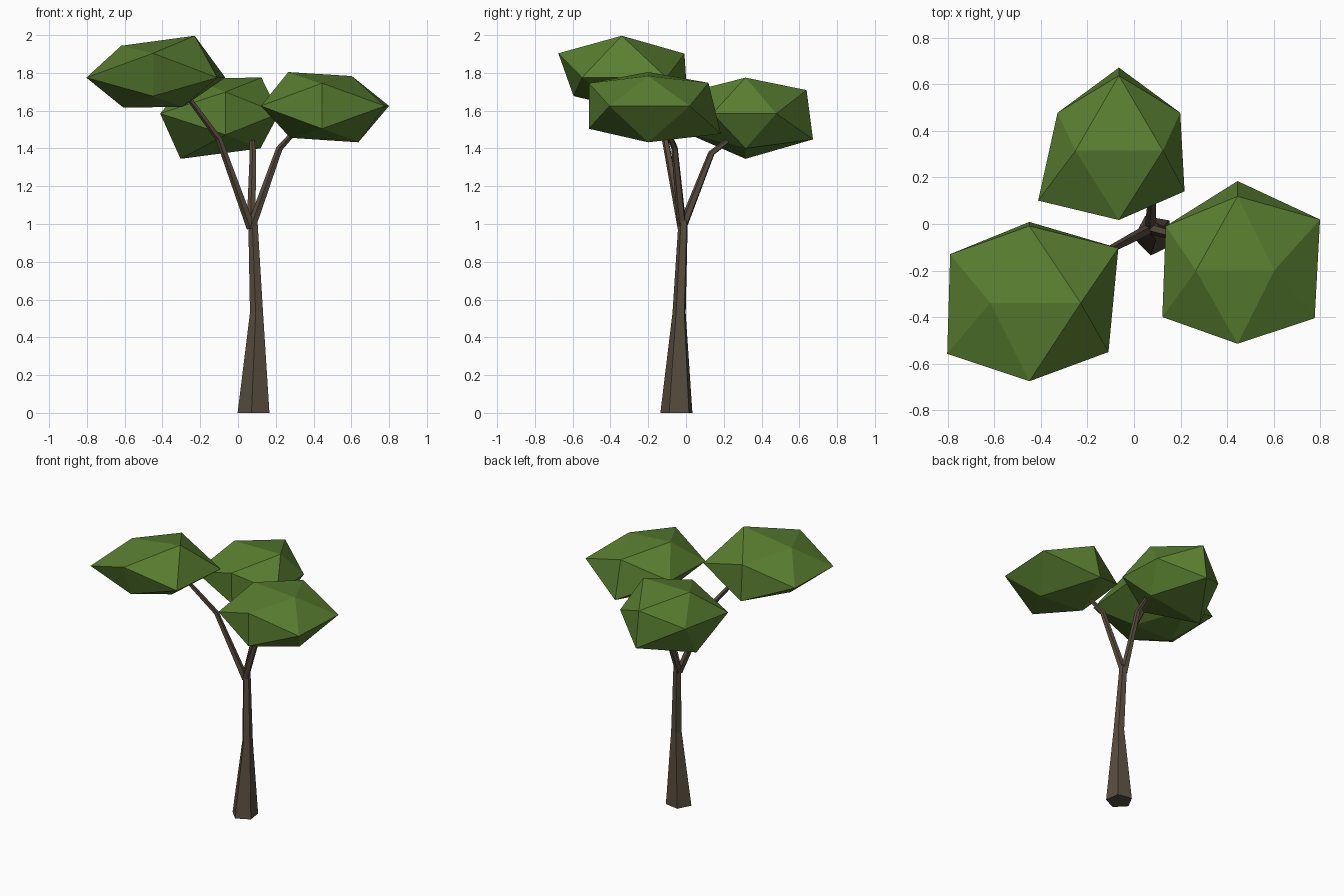
import bpy, bmesh, math
from mathutils import Vector, Matrix

if "Cube" in bpy.data.objects:
    bpy.data.objects.remove(bpy.data.objects["Cube"], do_unlink=True)


def make_material(name, rgb):
    mat = bpy.data.materials.new(name)
    mat.use_nodes = True
    mat.diffuse_color = (*rgb, 1)
    shader = next(n for n in mat.node_tree.nodes if n.type == 'BSDF_PRINCIPLED')
    shader.inputs["Base Color"].default_value = (*rgb, 1)
    shader.inputs["Roughness"].default_value = 0.9
    return mat


bark = make_material("bark", (0.1, 0.075, 0.05))
leaves = make_material("leaves", (0.1, 0.21, 0.03))


def finish(bm, name, mat):
    bmesh.ops.recalc_face_normals(bm, faces=bm.faces)
    mesh = bpy.data.meshes.new(name)
    bm.to_mesh(mesh)
    bm.free()
    mesh.materials.append(mat)
    obj = bpy.data.objects.new(name, mesh)
    bpy.context.collection.objects.link(obj)
    return obj


def tapered_limb(name, path, radii, sides=5, start_angle=-100, level=False):
    """Faceted tube along a path; level keeps every ring horizontal."""
    bm = bmesh.new()
    points = [Vector(p) for p in path]
    rings = []
    for i, (p, r) in enumerate(zip(points, radii)):
        tangent = points[min(i + 1, len(points) - 1)] - points[max(i - 1, 0)]
        turn = Matrix.Identity(3)
        if not level:
            turn = Vector((0, 0, 1)).rotation_difference(tangent).to_matrix()
        ring = []
        for k in range(sides):
            a = math.radians(start_angle) + math.tau * k / sides
            ring.append(bm.verts.new(p + turn @ Vector((r * math.cos(a), r * math.sin(a), 0))))
        rings.append(ring)
    for low, high in zip(rings, rings[1:]):
        for k in range(sides):
            n = (k + 1) % sides
            bm.faces.new((low[k], low[n], high[n], high[k]))
    bm.faces.new(rings[0][::-1])
    bm.faces.new(rings[-1])
    return finish(bm, name, bark)


def leaf_clump(name, centre, reach, flatten=0.62):
    """Flattened icosahedron whose corners are pushed out by their own reach."""
    phi = (1 + math.sqrt(5)) / 2
    corners = [(x, 0, z * phi) for z in (1, -1) for x in (-1, 1)]
    corners += [(0, y * phi, z) for y in (-1, 1) for z in (1, -1)]
    corners += [(x * phi, y, 0) for x in (-1, 1) for y in (-1, 1)]
    bm = bmesh.new()
    verts = [bm.verts.new(Vector(c).normalized()) for c in corners]
    bmesh.ops.convex_hull(bm, input=verts)
    for v, r in zip(verts, reach):
        v.co = Vector(centre) + Vector((v.co.x, v.co.y, v.co.z * flatten)) * r
    return finish(bm, name, leaves)


# Trunk
tapered_limb("trunk",
             [(0.087, -0.047, 0), (0.1, -0.035, 0.53), (0.08, -0.014, 1.02)],
             [0.09, 0.037, 0.026], level=True)

# Branches
fork = (0.07, -0.02, 0.98)
branches = {
    "right_branch": [(-0.1, -0.11, 1.45), (-0.27, -0.21, 1.68)],
    "left_branch": [(0.22, -0.06, 1.4), (0.31, -0.1, 1.5)],
    "back_branch": [(0.08, 0.135, 1.375), (0.075, 0.22, 1.44)],
}
for name, path in branches.items():
    tapered_limb(name, [fork] + path, [0.025, 0.018, 0.014])

# Foliage; reach runs top, bottom, front, back, right side, left side
leaf_clump("right_foliage", (-0.45, -0.34, 1.775),
           [0.32, 0.42, 0.3, 0.295, 0.395, 0.3, 0.39, 0.41, 0.415, 0.4, 0.4, 0.45])
leaf_clump("left_foliage", (0.445, -0.2, 1.625),
           [0.34, 0.3, 0.32, 0.365, 0.37, 0.37, 0.375, 0.452, 0.38, 0.363, 0.39, 0.417])
leaf_clump("back_foliage", (-0.065, 0.315, 1.585),
           [0.355, 0.36, 0.455, 0.35, 0.35, 0.345, 0.38, 0.42, 0.408, 0.31, 0.332, 0.31])
